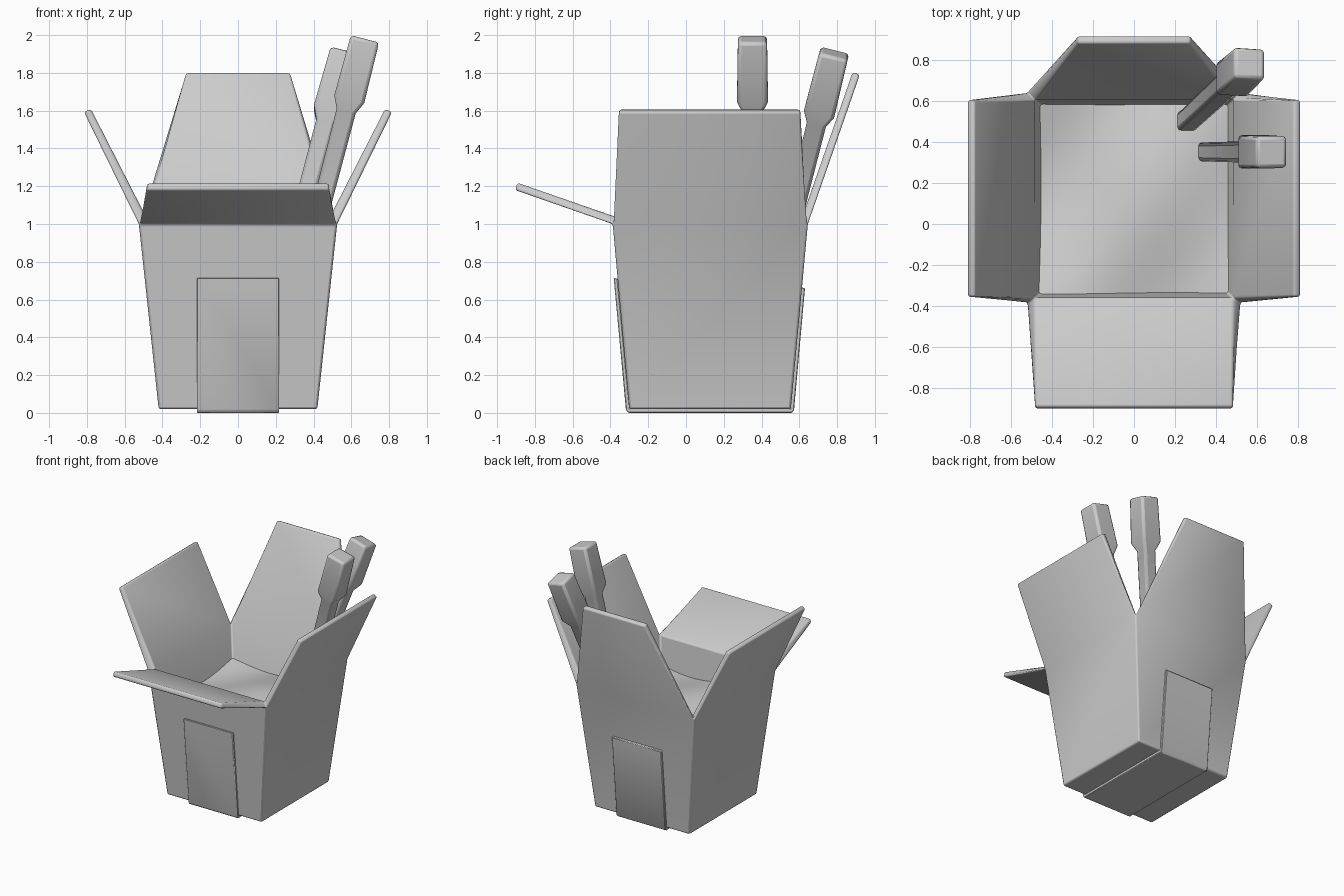
import bpy, bmesh, math
from mathutils import Vector

cube = bpy.data.objects.get("Cube")
if cube:
    bpy.data.objects.remove(cube, do_unlink=True)

grey = bpy.data.materials.new("plain grey")
grey.use_nodes = True
colour = (0.6, 0.6, 0.6, 1)
grey.diffuse_color = colour
grey.node_tree.nodes["Principled BSDF"].inputs["Base Color"].default_value = colour


def finish(name, bm, thickness=0, bevel=0, segments=2):
    mesh = bpy.data.meshes.new(name)
    bm.to_mesh(mesh)
    bm.free()
    mesh.materials.append(grey)
    obj = bpy.data.objects.new(name, mesh)
    bpy.context.collection.objects.link(obj)
    if thickness:
        mod = obj.modifiers.new("thickness", 'SOLIDIFY')
        mod.thickness = thickness
        mod.offset = -1
        mod.use_even_offset = True
    if bevel:
        mod = obj.modifiers.new("soft edges", 'BEVEL')
        mod.width = bevel
        mod.segments = segments
        mod.limit_method = 'ANGLE'
        mod.angle_limit = math.radians(35)
    bpy.ops.object.select_all(action='DESELECT')
    obj.select_set(True)
    bpy.context.view_layer.objects.active = obj
    bpy.ops.object.shade_smooth_by_angle(angle=math.radians(40))
    return obj


def ring(bm, half_x, front, back, z):
    return [bm.verts.new(p) for p in ((-half_x, front, z), (half_x, front, z),
                                      (half_x, back, z), (-half_x, back, z))]


# Carton: tapered body with four flaps folded out from the rim
bm = bmesh.new()
base = ring(bm, 0.42, -0.30, 0.555, 0.02)
rim = ring(bm, 0.525, -0.388, 0.645, 1.0)
tips = [
    ((-0.482, -0.905, 1.18), (0.482, -0.905, 1.18)),   # front
    ((0.815, -0.355, 1.592), (0.815, 0.605, 1.592)),   # left
    ((0.275, 0.92, 1.79), (-0.275, 0.92, 1.79)),       # back
    ((-0.815, 0.605, 1.592), (-0.815, -0.355, 1.592)), # right
]
bm.faces.new(base[::-1])
for i, (a, b) in enumerate(tips):
    j = (i + 1) % 4
    bm.faces.new((base[i], base[j], rim[j], rim[i]))
    bm.faces.new((rim[i], rim[j], bm.verts.new(b), bm.verts.new(a)))
finish("carton", bm, thickness=0.04, bevel=0.012)

# Strap wrapping under the carton and up the front and back
bm = bmesh.new()
profile = [(-0.362, 0.71), (-0.383, 0.715), (-0.318, 0.015), (-0.305, 0.0),
           (0.56, 0.0), (0.572, 0.015), (0.63, 0.66), (0.609, 0.665),
           (0.552, 0.025), (-0.298, 0.025)]
side = bm.faces.new([bm.verts.new((-0.218, y, z)) for y, z in profile])
swept = bmesh.ops.extrude_face_region(bm, geom=[side])["geom"]
bmesh.ops.translate(bm, vec=(0.436, 0, 0),
                    verts=[v for v in swept if isinstance(v, bmesh.types.BMVert)])
bmesh.ops.recalc_face_normals(bm, faces=bm.faces[:])
finish("strap", bm, bevel=0.004, segments=1)

# Gently rolling filling inside the carton
bm = bmesh.new()
bmesh.ops.create_grid(bm, x_segments=24, y_segments=24, size=1)
for v in bm.verts:
    u, w = v.co.x, v.co.y
    z = 0.78 + 0.035 * math.sin(2.4 * u + 0.6) * math.cos(2.0 * w) \
        - 0.03 * w + 0.02 * math.cos(3 * u - 2 * w)
    v.co = (u * 0.475, 0.13 + w * 0.475, z)
finish("filling", bm)


# Sticks with a slim shaft flaring into a square grip
def stick(name, top, lean):
    top, axis = Vector(top), Vector(lean).normalized()
    across = Vector((1, 0, 0)) - axis * axis.x
    across.normalize()
    depth = axis.cross(across)
    bm = bmesh.new()
    loops = []
    for distance, half in ((0, 0.077), (0.33, 0.082), (0.395, 0.052), (1.3, 0.046)):
        centre = top - axis * distance
        loops.append([bm.verts.new(centre + across * half * s + depth * half * t)
                      for s, t in ((-1, -1), (1, -1), (1, 1), (-1, 1))])
    bm.faces.new(loops[0])
    bm.faces.new(loops[-1][::-1])
    for upper, lower in zip(loops, loops[1:]):
        for i in range(4):
            j = (i + 1) % 4
            bm.faces.new((upper[j], upper[i], lower[i], lower[j]))
    bmesh.ops.recalc_face_normals(bm, faces=bm.faces[:])
    finish(name, bm, bevel=0.018)


stick("side_stick", (0.672, 0.352, 1.98), (0.26, 0, 1))
stick("back_stick", (0.565, 0.785, 1.905), (0.27, 0.25, 1))
